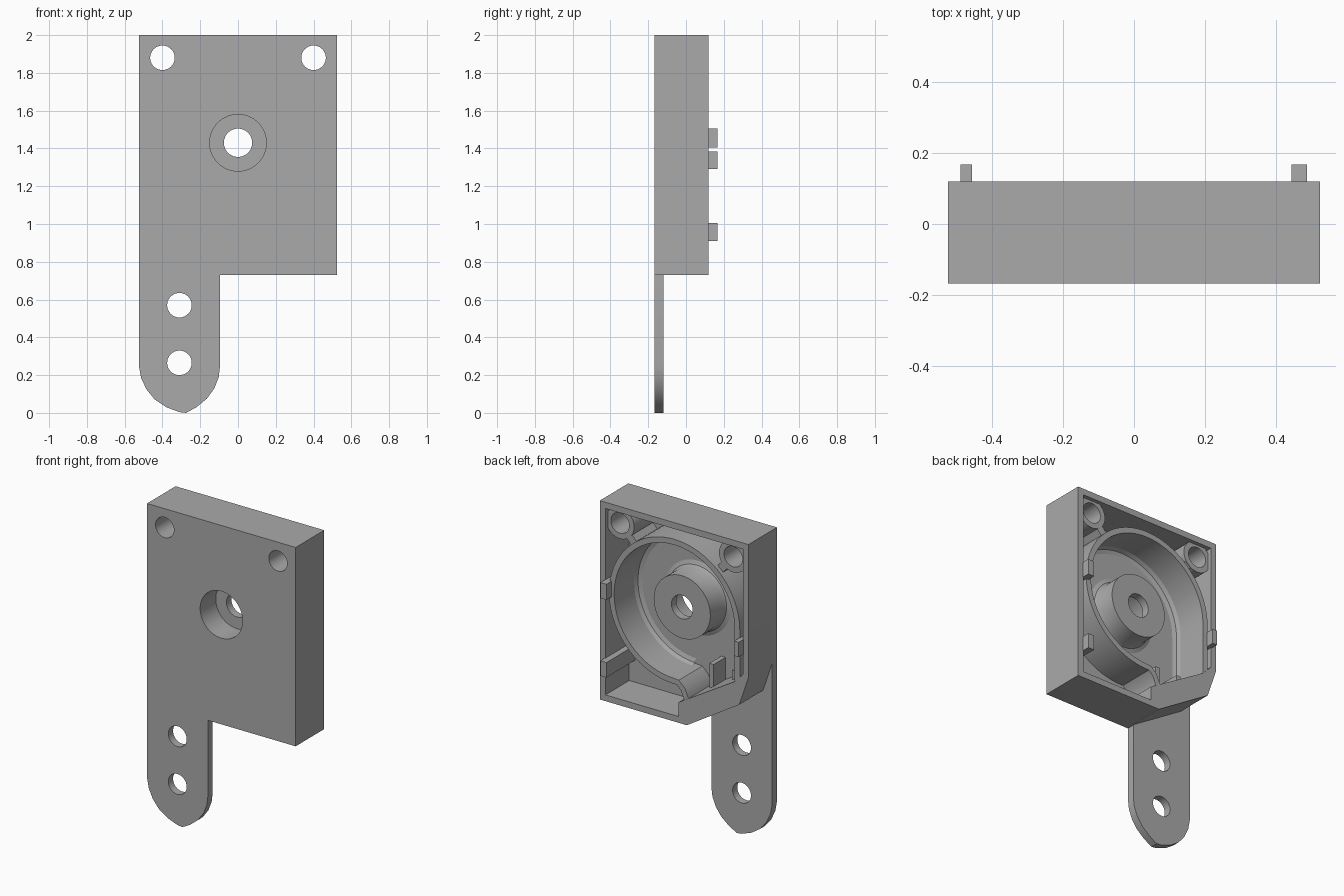
import bpy, bmesh, math
from mathutils import Matrix, Vector

if "Cube" in bpy.data.objects:
    bpy.data.objects.remove(bpy.data.objects["Cube"], do_unlink=True)

grey = bpy.data.materials.new("plain_grey")
grey.use_nodes = True
grey.diffuse_color = (0.4, 0.4, 0.4, 1)
grey.node_tree.nodes["Principled BSDF"].inputs["Base Color"].default_value = (0.4, 0.4, 0.4, 1)

FRONT, FLOOR, BACK, CLIP = -0.168, -0.12, 0.12, 0.168
CX, CZ = 0.0, 1.43


def finish(name, mesh):
    ob = bpy.data.objects.new(name, mesh)
    bpy.context.collection.objects.link(ob)
    mesh.materials.clear()
    mesh.materials.append(grey)
    bpy.ops.object.select_all(action="DESELECT")
    ob.select_set(True)
    bpy.context.view_layer.objects.active = ob
    bpy.ops.object.shade_smooth_by_angle(angle=math.radians(30))
    return ob


def arc(x, z, r, start=0, end=360, n=64):
    steps = n if end - start == 360 else n + 1
    angles = [math.radians(start + (end - start) * i / n) for i in range(steps)]
    return [(x + r * math.cos(a), z + r * math.sin(a)) for a in angles]


def slab(name, loops, y0, y1):
    """Extrude nested outlines drawn in x, z; inner loops become holes."""
    curve = bpy.data.curves.new(name, "CURVE")
    curve.dimensions = "2D"
    curve.fill_mode = "BOTH"
    curve.extrude = (y1 - y0) / 2
    for loop in loops:
        spline = curve.splines.new("POLY")
        spline.points.add(len(loop) - 1)
        for p, (x, z) in zip(spline.points, loop):
            p.co = (x, z, 0, 1)
        spline.use_cyclic_u = True
    tmp = bpy.data.objects.new("tmp", curve)
    mesh = bpy.data.meshes.new_from_object(tmp)
    bpy.data.objects.remove(tmp)
    bpy.data.curves.remove(curve)
    mesh.transform(Matrix.Translation((0, (y0 + y1) / 2, 0)) @ Matrix.Rotation(math.pi / 2, 4, "X"))
    bm = bmesh.new()
    bm.from_mesh(mesh)
    bmesh.ops.remove_doubles(bm, verts=bm.verts, dist=1e-5)
    bmesh.ops.recalc_face_normals(bm, faces=bm.faces)
    bm.to_mesh(mesh)
    bm.free()
    return finish(name, mesh)


def strip(path, width):
    """Outline of a wall that follows a path, thickened to its right."""
    pts = [Vector(p) for p in path]
    inner = []
    for i, p in enumerate(pts):
        d = (pts[min(i + 1, len(pts) - 1)] - pts[max(i - 1, 0)]).normalized()
        inner.append(p + Vector((d.y, -d.x)) * width)
    return [tuple(p) for p in pts + inner[::-1]]


def rect(x0, x1, z0, z1):
    return [(x0, z0), (x1, z0), (x1, z1), (x0, z1)]


# Front plate with the mounting tab and its holes
plate = [(0.525, 0.73), (0.525, 2), (-0.525, 2), (-0.525, 0.25), (-0.513, 0.185),
         (-0.485, 0.125), (-0.44, 0.07), (-0.38, 0.03), (-0.31, 0.004), (-0.275, 0),
         (-0.22, 0.03), (-0.165, 0.075), (-0.125, 0.13), (-0.102, 0.19), (-0.095, 0.25),
         (-0.095, 0.73)]
holes = [arc(x, z, 0.065, n=40) for x, z in ((-0.4, 1.88), (0.4, 1.88), (-0.31, 0.57), (-0.31, 0.265))]
slab("front_plate", [plate, arc(CX, CZ, 0.15)] + holes, FRONT, FLOOR)

# Surrounding wall with a slanted lower corner
outer = [(0.525, 0.73), (0.525, 2), (-0.525, 2), (-0.525, 1.15), (-0.46, 0.96), (-0.09, 0.73)]
inner = [(0.485, 0.77), (0.485, 1.96), (-0.485, 1.96), (-0.485, 1.16), (-0.43, 1.1),
         (-0.03, 0.86), (-0.03, 0.77)]
slab("outer_wall", [outer, inner], FLOOR, BACK)

# Round chamber wall, straight on one side and curled at its mouth
path = [(-0.462, 1.1), (-0.462, 1.25)] + arc(CX, CZ, 0.462, 180, -92, 72)
path += [(-0.045, 0.94), (-0.07, 0.88), (-0.08, 0.8)]
slab("chamber_wall", [strip(path, 0.036)], FLOOR, BACK - 0.003)
fillet = [(-0.426, 1.1), (-0.426, 1.25)] + arc(CX, CZ, 0.426, 180, -88, 72)

# Sloped fillet where the chamber wall meets the floor
bm = bmesh.new()
rows = []
for i, p in enumerate(fillet):
    d = Vector(fillet[min(i + 1, len(fillet) - 1)]) - Vector(fillet[max(i - 1, 0)])
    n = Vector((d.y, -d.x)).normalized()
    rows.append([bm.verts.new((p[0] + n.x * a, FLOOR + b, p[1] + n.y * a))
                 for a, b in ((0, 0.035), (0.01, 0.01), (0.035, 0.001))])
for a, b in zip(rows, rows[1:]):
    for k in range(2):
        bm.faces.new((a[k], a[k + 1], b[k + 1], b[k]))
bmesh.ops.recalc_face_normals(bm, faces=bm.faces)
if sum(f.normal.y for f in bm.faces) < 0:
    bmesh.ops.reverse_faces(bm, faces=bm.faces)
mesh = bpy.data.meshes.new("floor_fillet")
bm.to_mesh(mesh)
bm.free()
finish("floor_fillet", mesh)

# Central hub, turned from a stepped profile
profile = [(0.15, FLOOR), (0.15, -0.01), (0.075, -0.01), (0.075, 0.04), (0.2, 0.04),
           (0.2, -0.085), (0.21, -0.11), (0.235, FLOOR)]
bm = bmesh.new()
verts = [bm.verts.new((CX + r, y, CZ)) for r, y in profile]
edges = [bm.edges.new(pair) for pair in zip(verts, verts[1:])]
bmesh.ops.spin(bm, geom=verts + edges, cent=(CX, 0, CZ), axis=(0, 1, 0), angle=math.tau, steps=64)
bmesh.ops.remove_doubles(bm, verts=bm.verts, dist=1e-5)
bmesh.ops.recalc_face_normals(bm, faces=bm.faces)
top = [f for f in bm.faces if abs(f.calc_center_median().y - 0.04) < 1e-4]
if top[0].normal.y < 0:
    bmesh.ops.reverse_faces(bm, faces=bm.faces)
mesh = bpy.data.meshes.new("central_hub")
bm.to_mesh(mesh)
bm.free()
finish("central_hub", mesh)

# Screw posts and the ribs that tie them to the chamber
for side, sx in (("left", 1), ("right", -1)):
    slab(side + "_screw_post", [arc(sx * 0.4, 1.88, 0.1, n=40), arc(sx * 0.4, 1.88, 0.065, n=40)], FLOOR, 0.095)
    d = Vector((sx * 0.4, 1.88 - CZ)).normalized()
    n = Vector((-d.y, d.x)) * 0.025
    c = Vector((CX, CZ))
    rib = [c + d * 0.445 + n, c + d * 0.515 + n, c + d * 0.515 - n, c + d * 0.445 - n]
    slab(side + "_post_rib", [[tuple(p) for p in rib]], FLOOR, 0.09)

# Snap clips that rise from the floor past the rim
for name, box in (("left_upper_clip", (0.445, 0.488, 1.405, 1.505)),
                  ("left_lower_clip", (0.445, 0.488, 0.91, 1.005)),
                  ("right_clip", (-0.49, -0.458, 1.29, 1.385))):
    slab(name, [rect(*box)], FLOOR, CLIP)

# Low guide ribs at the chamber mouth
for i, x in enumerate((-0.18, -0.34)):
    slab("mouth_guide_%d" % (i + 1), [rect(x - 0.015, x + 0.015, 0.9 - x * 0.25, 1.1)], FLOOR, 0.0)
